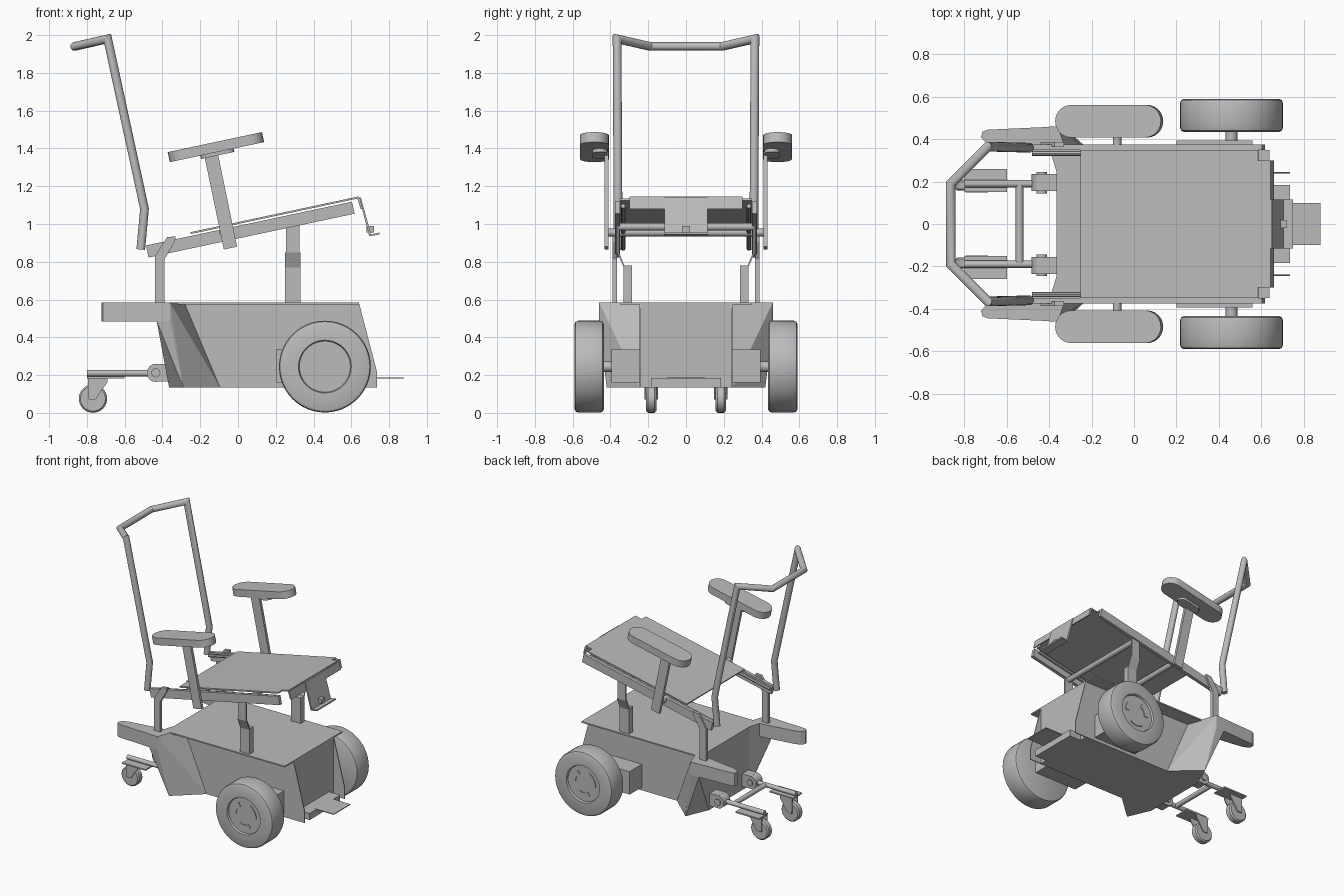
import bpy, bmesh, math
from mathutils import Vector, Matrix

if "Cube" in bpy.data.objects:
    bpy.data.objects.remove(bpy.data.objects["Cube"], do_unlink=True)

GREY = bpy.data.materials.new("light_grey")
GREY.use_nodes = True
COLOR = (0.5, 0.5, 0.5, 1)
GREY.diffuse_color = COLOR
GREY.node_tree.nodes["Principled BSDF"].inputs["Base Color"].default_value = COLOR
TILT = math.radians(-12)


def finish(name, bm, smooth=False):
    bmesh.ops.recalc_face_normals(bm, faces=bm.faces)
    mesh = bpy.data.meshes.new(name)
    bm.to_mesh(mesh)
    bm.free()
    mesh.materials.append(GREY)
    ob = bpy.data.objects.new(name, mesh)
    bpy.context.collection.objects.link(ob)
    if smooth:
        bpy.ops.object.select_all(action='DESELECT')
        ob.select_set(True)
        bpy.context.view_layer.objects.active = ob
        bpy.ops.object.shade_smooth_by_angle(angle=math.radians(35))
    return ob


def box(name, x, y, z):
    bm = bmesh.new()
    bmesh.ops.create_cube(bm, size=1)
    for v in bm.verts:
        v.co = [(a + b) / 2 + c * (b - a) for (a, b), c in zip((x, y, z), v.co)]
    return finish(name, bm)


def prism(name, pts, lo, hi, axis='y', tilt=None, smooth=False):
    """Extrude an outline; axis y takes (x, z) points, axis z takes (x, y) points."""
    bm = bmesh.new()
    place = (lambda p, d: (p[0], d, p[1])) if axis == 'y' else (lambda p, d: (p[0], p[1], d))
    a = [bm.verts.new(place(p, lo)) for p in pts]
    b = [bm.verts.new(place(p, hi)) for p in pts]
    bm.faces.new(a)
    bm.faces.new(b)
    for i in range(len(pts)):
        j = (i + 1) % len(pts)
        bm.faces.new((a[i], a[j], b[j], b[i]))
    if tilt:
        bm.transform(Matrix.Translation(tilt) @ Matrix.Rotation(TILT, 4, 'Y'))
    return finish(name, bm, smooth)


def tube(name, pts, r, sides=16):
    """Mitred round tube through the given points."""
    pts = [Vector(p) for p in pts]
    bm = bmesh.new()
    rings = []
    first = (pts[1] - pts[0]).normalized()
    u = first.orthogonal().normalized()
    w = first.cross(u)
    ring = [pts[0] + r * (math.cos(t) * u + math.sin(t) * w)
            for t in (math.tau * i / sides for i in range(sides))]
    rings.append(ring)
    for i in range(1, len(pts)):
        d = (pts[i] - pts[i - 1]).normalized()
        n = d if i == len(pts) - 1 else (d + (pts[i + 1] - pts[i]).normalized()).normalized()
        ring = [p + d * ((pts[i] - p).dot(n) / d.dot(n)) for p in ring]
        rings.append(ring)
    vs = [[bm.verts.new(p) for p in q] for q in rings]
    for a, b in zip(vs, vs[1:]):
        for i in range(sides):
            j = (i + 1) % sides
            bm.faces.new((a[i], a[j], b[j], b[i]))
    bm.faces.new(vs[0])
    bm.faces.new(vs[-1])
    return finish(name, bm, True)


def lathe(name, prof, centre, sign=1, sides=48):
    """Revolve (radius, y) profile about the y axis through centre (x, z)."""
    bm = bmesh.new()
    vs = [bm.verts.new((r, y * sign, 0)) for r, y in prof]
    edges = [bm.edges.new(p) for p in zip(vs, vs[1:])]
    bmesh.ops.spin(bm, geom=vs + edges, cent=(0, 0, 0), axis=(0, 1, 0),
                   angle=math.tau, steps=sides, use_duplicate=False)
    bmesh.ops.remove_doubles(bm, verts=bm.verts, dist=0.0002)
    bmesh.ops.translate(bm, verts=bm.verts, vec=(centre[0], 0, centre[1]))
    return finish(name, bm, True)


def hull(name, pts):
    bm = bmesh.new()
    for p in pts:
        bm.verts.new(p)
    bmesh.ops.convex_hull(bm, input=bm.verts)
    bmesh.ops.dissolve_limit(bm, angle_limit=0.02, verts=bm.verts, edges=bm.edges)
    return finish(name, bm)


def stadium(cx, cy, half, r, n=12):
    arc = [math.pi * i / n - math.pi / 2 for i in range(n + 1)]
    right = [(cx + half - r + r * math.cos(t), cy + r * math.sin(t)) for t in arc]
    return right + [(2 * cx - x, 2 * cy - y) for x, y in right]


def arc_slot(cx, cz, r, w, mid, span, n=10):
    ts = [mid - span / 2 + span * i / n for i in range(n + 1)]
    pts = [(t, r + w) for t in ts] + [(t, r - w) for t in reversed(ts)]
    return [(cx + q * math.cos(t), cz + q * math.sin(t)) for t, q in pts]


# Chassis: narrow body, overhanging lid, front cheeks and step
box("body", (-0.365, 0.64), (-0.245, 0.245), (0.135, 0.58))
box("body_lid", (-0.365, 0.64), (-0.35, 0.35), (0.575, 0.585))
box("front_step", (0.64, 0.735), (-0.185, 0.185), (0.135, 0.185))
box("front_tray", (0.72, 0.88), (-0.1, 0.1), (0.181, 0.187))

# Seat pan, front lip and footrest bracket
prism("seat_pan", [(-0.255, -0.35), (0.6, -0.35), (0.6, -0.3), (0.655, -0.3),
                   (0.655, 0.3), (0.6, 0.3), (0.6, 0.35), (-0.255, 0.35)],
      0, 0.01, 'z', tilt=(0, 0, 1.0))
prism("seat_front_lip", [(0.63, 1.14), (0.645, 1.14), (0.66, 1.08), (0.65, 1.08)], -0.3, 0.3)
prism("footrest_bracket", [(0.64, 1.14), (0.65, 1.14), (0.705, 0.945), (0.75, 0.955),
                           (0.75, 0.945), (0.695, 0.935), (0.65, 1.105)], -0.115, 0.115)
box("bracket_latch", (0.68, 0.72), (-0.02, 0.02), (0.955, 0.99))
tube("rear_cross_tube", [(-0.08, -0.42, 0.955), (-0.08, 0.42, 0.955)], 0.02)
tube("front_cross_tube", [(0.29, -0.36, 0.985), (0.29, 0.36, 0.985)], 0.02)

# Push handle
half = [(-0.515, 0.36, 0.865), (-0.495, 0.36, 1.08), (-0.69, 0.365, 1.98), (-0.865, 0.19, 1.94)]
tube("push_handle", half + [(x, -y, z) for x, y, z in reversed(half)], 0.023)

# Caster crossbar
tube("caster_crossbar", [(-0.54, -0.19, 0.21), (-0.54, 0.19, 0.21)], 0.018)

for side, s in (("left", 1), ("right", -1)):
    def span(a, b):
        return tuple(sorted((a * s, b * s)))

    # Body cheek, flared rear wing and horn
    prism(side + "_front_cheek", [(0.6, 0.585), (0.64, 0.585), (0.735, 0.22),
                                  (0.735, 0.135), (0.6, 0.135)], *span(0.238, 0.245))
    inner = [(-0.285, 0.585), (-0.285, 0.475), (-0.095, 0.135), (-0.365, 0.135), (-0.365, 0.585)]
    outer = [(-0.36, 0.46, 0.585), (-0.36, 0.46, 0.485), (-0.43, 0.458, 0.585),
             (-0.43, 0.458, 0.485), (-0.29, 0.42, 0.135)]
    hull(side + "_rear_wing", [(x, 0.245 * s, z) for x, z in inner] +
         [(x, y * s, z) for x, y, z in outer])
    horn = [(-0.36, 0.325), (-0.66, 0.37), (-0.7, 0.385), (-0.722, 0.41), (-0.715, 0.435),
            (-0.69, 0.445), (-0.36, 0.46)]
    prism(side + "_rear_horn", [(x, y * s) for x, y in horn], 0.485, 0.585, 'z')

    # Drive unit and wheel
    box(side + "_motor_box", (0.2, 0.56), span(0.245, 0.395), (0.16, 0.335))
    tube(side + "_axle", [(0.46, 0.39 * s, 0.245), (0.46, 0.46 * s, 0.245)], 0.028)
    lathe(side + "_drive_wheel", [(0, 0.435), (0.225, 0.435), (0.238, 0.441), (0.243, 0.455),
                                  (0.243, 0.57), (0.238, 0.584), (0.225, 0.59), (0.14, 0.59),
                                  (0.135, 0.575), (0, 0.575)], (0.46, 0.245), s)
    for k in range(3):
        slot = arc_slot(0.46, 0.245, 0.085, 0.015, math.radians(30 + 120 * k), 1.1)
        prism(side + "_hub_slot", slot, *span(0.574, 0.581))

    # Seat rail and its supports
    prism(side + "_seat_rail", [(-0.5, -0.075), (0.615, -0.075), (0.615, -0.01), (-0.5, -0.01)],
          *span(0.35, 0.375), tilt=(0, 0, 1.0))
    tilt_rod = [(-0.48, 0.333 * s, 0.87), (0.58, 0.333 * s, 1.095)]
    tube(side + "_seat_rod", tilt_rod, 0.012, 8)
    box(side + "_front_post", (0.25, 0.33), span(0.285, 0.33), (0.58, 0.78))
    hull(side + "_front_post_bend", [(x, y * s, z) for x in (0.25, 0.33) for y, z in
                                     ((0.322, 0.77), (0.33, 0.77), (0.355, 0.85), (0.365, 0.85))])
    box(side + "_front_post_top", (0.255, 0.325), span(0.355, 0.365), (0.85, 1.0))
    prism(side + "_rear_post", [(-0.44, 0.58), (-0.44, 0.83), (-0.375, 0.93), (-0.33, 0.935),
                                (-0.335, 0.905), (-0.388, 0.815), (-0.388, 0.58)],
          *span(0.365, 0.388))

    # Armrest
    prism(side + "_arm_post", [(-0.18, 1.37), (-0.11, 1.39), (-0.005, 0.88), (-0.075, 0.865)],
          *span(0.41, 0.432))
    prism(side + "_armrest", stadium(0, 0.485 * s, 0.255, 0.077), -0.027, 0.027, 'z',
          tilt=(-0.117, 0, 1.407), smooth=True)
    prism(side + "_armrest_mount", stadium(0, 0.455 * s, 0.09, 0.04), -0.045, -0.02, 'z',
          tilt=(-0.117, 0, 1.407))

    # Caster arm, pivot, fork and wheel
    box(side + "_pivot_block", (-0.44, -0.365), span(0.155, 0.235), (0.165, 0.26))
    lathe(side + "_pivot_drum", [(0, 0.155), (0.048, 0.155), (0.048, 0.235), (0, 0.235)],
          (-0.435, 0.212), s, 24)
    lathe(side + "_pivot_pin", [(0, 0.145), (0.024, 0.145), (0.024, 0.245), (0, 0.245)],
          (-0.435, 0.212), s, 16)
    tube(side + "_caster_arm", [(-0.8, 0.19 * s, 0.21), (-0.45, 0.19 * s, 0.21)], 0.017)
    box(side + "_caster_plate", (-0.8, -0.6), span(0.15, 0.26), (0.183, 0.193))
    for y in (0.148, 0.212):
        prism(side + "_caster_fork", [(-0.795, 0.185), (-0.69, 0.185), (-0.69, 0.165),
                                      (-0.755, 0.07), (-0.79, 0.07)], *span(y, y + 0.008))
    lathe(side + "_caster_wheel", [(0, 0.157), (0.066, 0.157), (0.075, 0.166), (0.075, 0.202),
                                   (0.066, 0.211), (0, 0.211)], (-0.768, 0.0755), s, 32)
